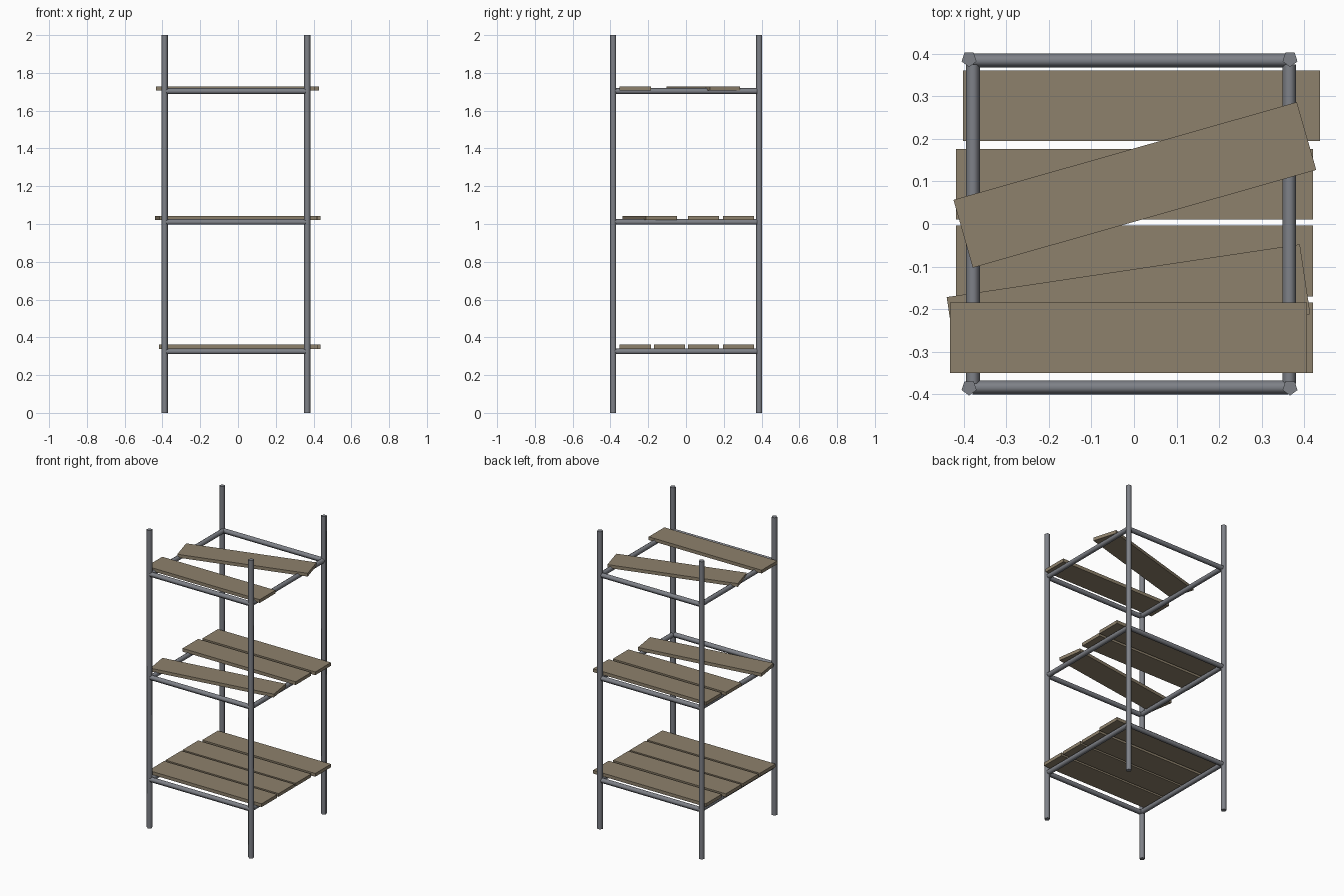
import bpy, bmesh, math
from mathutils import Vector, Matrix

if "Cube" in bpy.data.objects:
    bpy.data.objects.remove(bpy.data.objects["Cube"])


def material(name, rgb):
    m = bpy.data.materials.new(name)
    m.diffuse_color = (*rgb, 1)
    m.use_nodes = True
    m.node_tree.nodes["Principled BSDF"].inputs["Base Color"].default_value = m.diffuse_color
    return m


STEEL = material("grey steel", (0.21, 0.22, 0.245))
WOOD = material("weathered wood", (0.27, 0.22, 0.15))


def finish(bm, name, mat):
    mesh = bpy.data.meshes.new(name)
    bmesh.ops.recalc_face_normals(bm, faces=bm.faces)
    bm.to_mesh(mesh)
    bm.free()
    mesh.materials.append(mat)
    obj = bpy.data.objects.new(name, mesh)
    bpy.context.collection.objects.link(obj)


def pipe(name, a, b, radius, up):
    """Five-sided smooth pipe from a to b, one corner pointing along up."""
    a, b, up = Vector(a), Vector(b), Vector(up)
    side = (b - a).normalized().cross(up)
    bm = bmesh.new()
    rings = []
    for end in (a, b):
        ring = []
        for i in range(5):
            t = math.tau * i / 5
            ring.append(bm.verts.new(end + radius * (up * math.cos(t) + side * math.sin(t))))
        rings.append(ring)
    for i in range(5):
        j = (i + 1) % 5
        bm.faces.new((rings[0][i], rings[0][j], rings[1][j], rings[1][i])).smooth = True
    for ring in rings:
        cap = bm.faces.new(ring)
        for e in cap.edges:
            e.smooth = False  # crisp pipe ends
    finish(bm, name, STEEL)


def board(name, x, y, z, angle=0):
    bm = bmesh.new()
    place = (Matrix.Translation((x, y, z)) @ Matrix.Rotation(math.radians(angle), 4, 'Z')
             @ Matrix.Diagonal((0.84, 0.166, 0.022, 1)))
    bmesh.ops.create_cube(bm, size=1, matrix=place)
    finish(bm, name, WOOD)


# Upright posts
for side, x in (("left", -0.388), ("right", 0.367)):
    for end, y in (("front", -0.385), ("back", 0.388)):
        pipe(f"{end}_{side}_post", (x, y, 0), (x, y, 2), 0.0185, (0, -1, 0))

# Rail frame at each level
for level, z in (("lower", 0.325), ("middle", 1.01), ("upper", 1.703)):
    for end, y in (("front", -0.3845), ("back", 0.3845)):
        pipe(f"{level}_{end}_rail", (-0.38, y, z), (0.362, y, z), 0.017, (0, 0, 1))
    for side, x in (("left", -0.379), ("right", 0.3655)):
        pipe(f"{level}_{side}_rail", (x, -0.375, z), (x, 0.375, z), 0.017, (0, 0, 1))

# Lower deck: four boards
board("lower_board_1", 0.001, -0.268, 0.35)
board("lower_board_2", 0.001, -0.087, 0.35)
board("lower_board_3", 0.001, 0.093, 0.35)
board("lower_board_4", 0.018, 0.278, 0.35)

# Middle deck: two straight boards and one knocked askew
board("middle_board_askew", -0.013, -0.192, 1.032, 8.5)
board("middle_board_3", 0.001, 0.093, 1.032)
board("middle_board_4", 0.018, 0.278, 1.032)

# Upper deck: one straight board and one knocked askew
board("upper_board_1", -0.013, -0.268, 1.718)
board("upper_board_askew", 0.002, 0.092, 1.718, 15.9)
